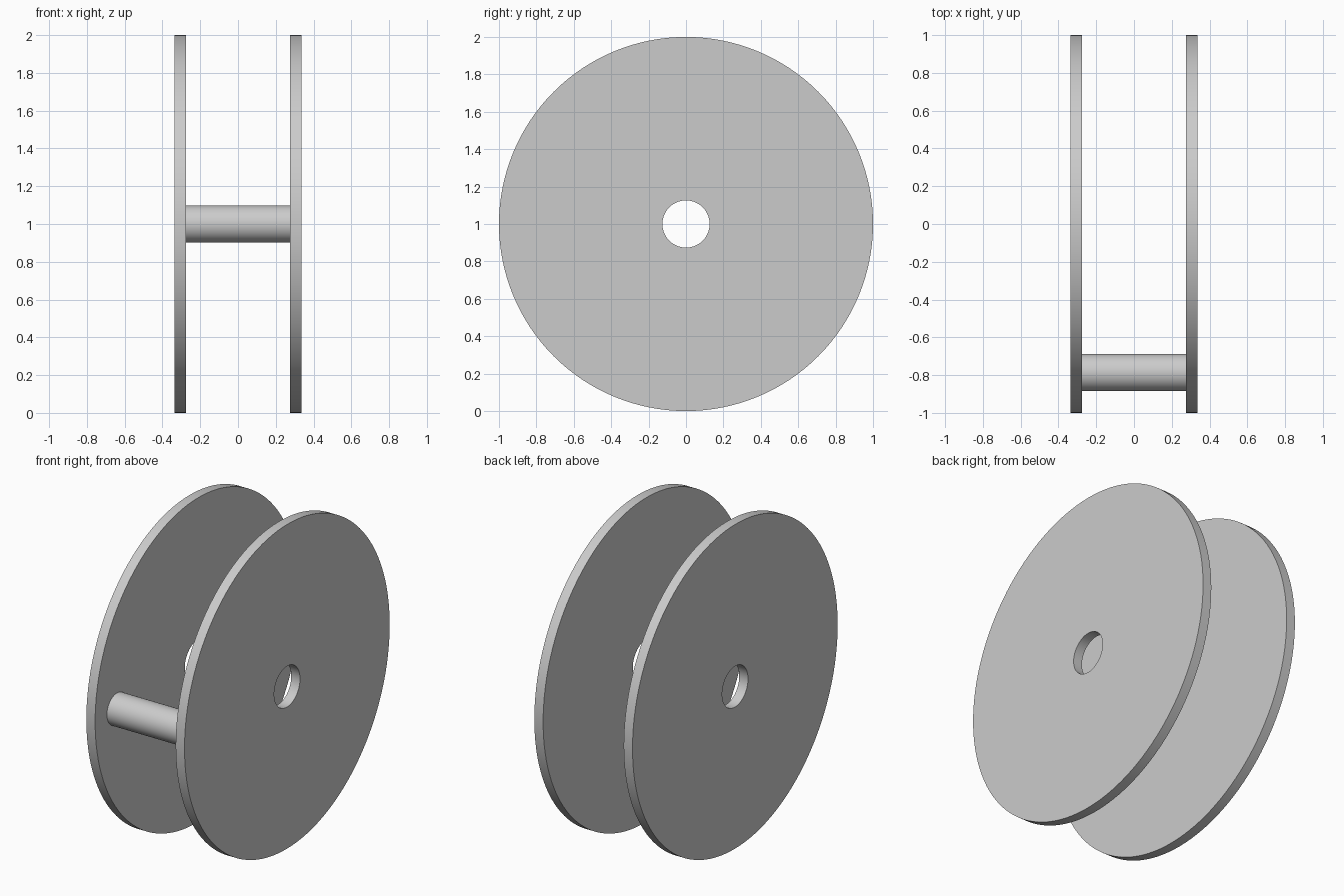
import bpy, bmesh, math
from mathutils import Matrix

cube = bpy.data.objects.get("Cube")
if cube:
    bpy.data.objects.remove(cube, do_unlink=True)

SEGMENTS = 128
DISC_X = 0.305
THICKNESS = 0.06

# Single plain grey material
grey = bpy.data.materials.new("light grey")
grey.use_nodes = True
colour = (0.6, 0.6, 0.6, 1)
grey.diffuse_color = colour
grey.node_tree.nodes["Principled BSDF"].inputs["Base Color"].default_value = colour


def finish(bm, name, location):
    bmesh.ops.recalc_face_normals(bm, faces=bm.faces)
    mesh = bpy.data.meshes.new(name)
    bm.to_mesh(mesh)
    bm.free()
    mesh.materials.append(grey)
    obj = bpy.data.objects.new(name, mesh)
    bpy.context.collection.objects.link(obj)
    obj.location = location
    bpy.ops.object.select_all(action="DESELECT")
    obj.select_set(True)
    bpy.context.view_layer.objects.active = obj
    bpy.ops.object.shade_smooth_by_angle(angle=math.radians(30))
    return obj


def disc_with_hole(name, x, outer, inner):
    """Spin a rectangular section around the x axis."""
    bm = bmesh.new()
    h = THICKNESS / 2
    section = [bm.verts.new(p) for p in
               ((-h, 0, inner), (h, 0, inner), (h, 0, outer), (-h, 0, outer))]
    edges = [bm.edges.new((section[i], section[(i + 1) % 4])) for i in range(4)]
    bmesh.ops.spin(bm, geom=section + edges, cent=(0, 0, 0), axis=(1, 0, 0),
                   angle=math.tau, steps=SEGMENTS, use_merge=True)
    bmesh.ops.remove_doubles(bm, verts=bm.verts, dist=0.0001)
    return finish(bm, name, (x, 0, 1))


# Two pierced side discs
for side, sign in (("left", 1), ("right", -1)):
    disc_with_hole(side + "_disc", sign * DISC_X, 1.0, 0.126)

# Off-centre pin joining the discs
bm = bmesh.new()
bmesh.ops.create_cone(bm, cap_ends=True, segments=64, radius1=0.098, radius2=0.098,
                      depth=2 * DISC_X - THICKNESS,
                      matrix=Matrix.Rotation(math.pi / 2, 4, "Y"))
finish(bm, "crank_pin", (0, -0.787, 1))
